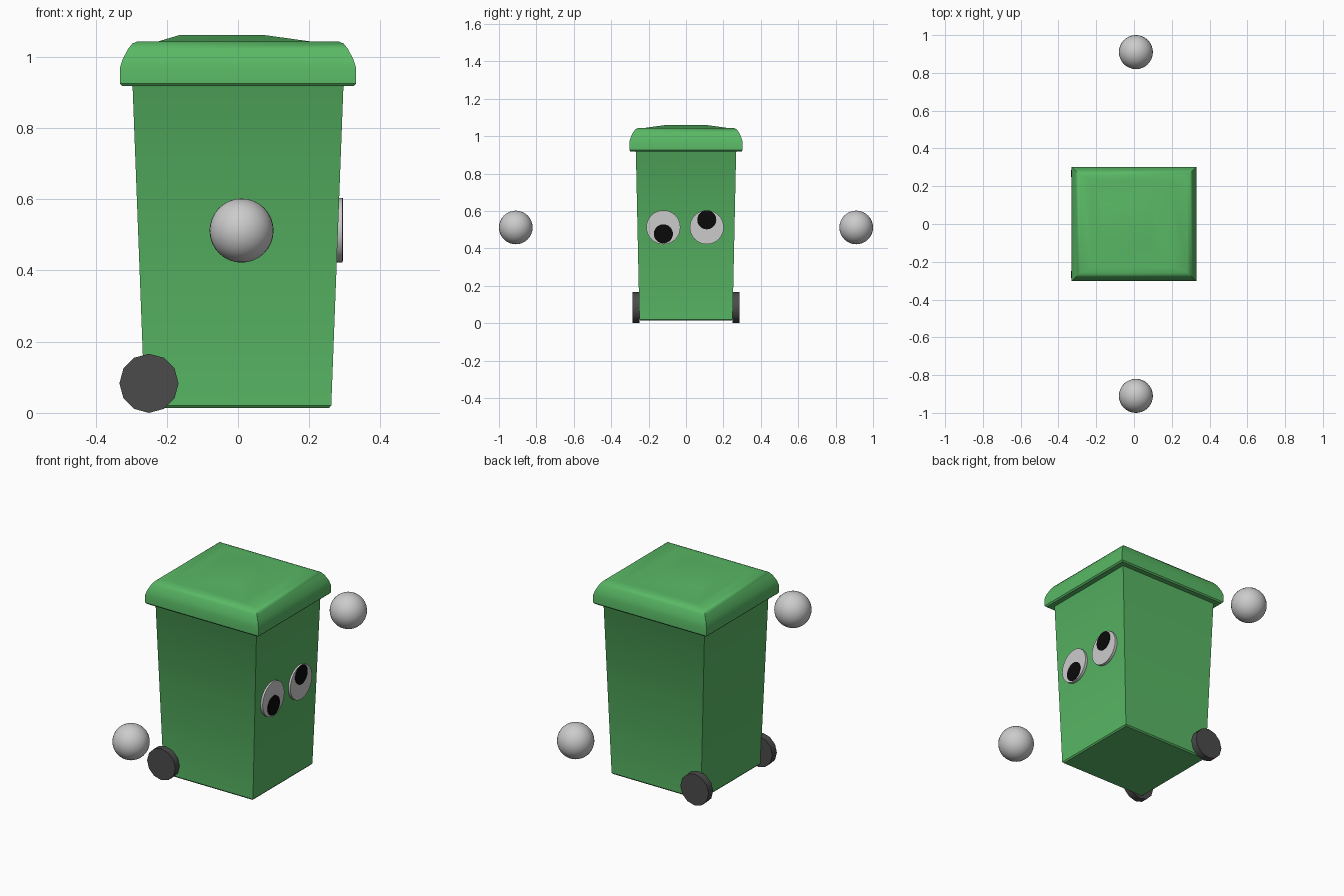
import bpy, bmesh, math

if "Cube" in bpy.data.objects:
    bpy.data.objects.remove(bpy.data.objects["Cube"])


def material(name, rgb):
    m = bpy.data.materials.new(name)
    m.diffuse_color = (*rgb, 1)
    m.use_nodes = True
    m.node_tree.nodes["Principled BSDF"].inputs["Base Color"].default_value = m.diffuse_color
    return m


GREEN = material("green", (0.10, 0.48, 0.13))
DARK = material("dark_rubber", (0.07, 0.07, 0.07))
BLACK = material("black", (0.003, 0.003, 0.003))


def finish(obj, name, mat=None, angle=35):
    obj.name = name
    if mat:
        obj.data.materials.append(mat)
    bpy.ops.object.select_all(action='DESELECT')
    obj.select_set(True)
    bpy.context.view_layer.objects.active = obj
    bpy.ops.object.shade_smooth_by_angle(angle=math.radians(angle))


def loft(name, rings, mat):
    """Skin rectangular rings (centre x, half x, half y, z), capped at both ends."""
    bm = bmesh.new()
    loops = [[bm.verts.new((cx + sx * hx, sy * hy, z))
              for sx, sy in ((-1, -1), (1, -1), (1, 1), (-1, 1))]
             for cx, hx, hy, z in rings]
    for a, b in zip(loops, loops[1:]):
        for i in range(4):
            j = (i + 1) % 4
            bm.faces.new((a[i], a[j], b[j], b[i]))
    bm.faces.new(loops[0][::-1])
    bm.faces.new(loops[-1])
    mesh = bpy.data.meshes.new(name)
    bm.to_mesh(mesh)
    bm.free()
    obj = bpy.data.objects.new(name, mesh)
    bpy.context.collection.objects.link(obj)
    finish(obj, name, mat)


def disc(name, radius, depth, loc, rot, sides, mat=None):
    bpy.ops.mesh.primitive_cylinder_add(vertices=sides, radius=radius, depth=depth,
                                        location=loc, rotation=rot)
    finish(bpy.context.object, name, mat)


# Tapered bin body with a softened bottom edge
loft("bin_body", [(0, 0.256, 0.243, 0.014), (0, 0.262, 0.249, 0.021),
                  (0, 0.296, 0.268, 0.915), (0, 0.302, 0.274, 0.925)], GREEN)

# Lid: upright rim, rounded shoulder, shallow raised panel
loft("lid", [(0, 0.325, 0.297, 0.918), (0, 0.332, 0.303, 0.925),
             (0, 0.332, 0.303, 0.968), (0, 0.324, 0.296, 0.993),
             (0, 0.309, 0.282, 1.022), (0, 0.297, 0.270, 1.037),
             (0, 0.283, 0.257, 1.043), (-0.01, 0.215, 0.23, 1.043),
             (-0.045, 0.12, 0.10, 1.061)], GREEN)

# Wheels and hands on both sides
for side, s in (("front", -1), ("back", 1)):
    disc(side + "_wheel", 0.083, 0.038, (-0.25, s * 0.267, 0.083),
         (math.pi / 2, 0, 0), 12, DARK)
    bpy.ops.mesh.primitive_uv_sphere_add(segments=32, ring_count=16, radius=0.09,
                                         location=(0.01, s * 0.91, 0.512))
    finish(bpy.context.object, side + "_hand")

# Eyes with pupils looking different ways
for side, y, pupil_z in (("front", -0.121, 0.478), ("back", 0.111, 0.553)):
    turn = (0, math.pi / 2, 0)
    disc(side + "_eye", 0.091, 0.024, (0.281, y, 0.513), turn, 32)
    disc(side + "_pupil", 0.051, 0.004, (0.2935, y, pupil_z), turn, 32, BLACK)
